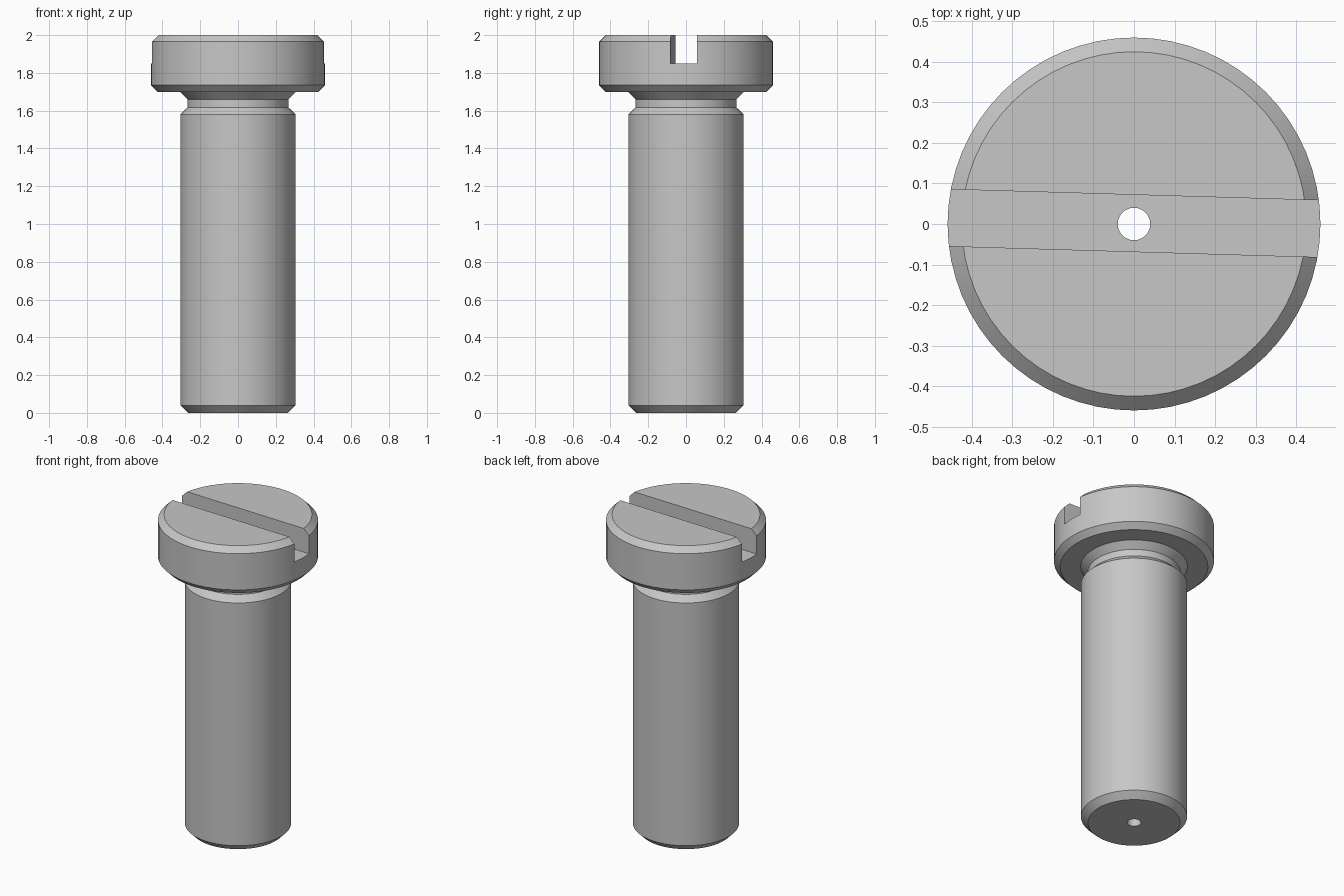
import bpy, bmesh, math
from mathutils import Matrix

cube = bpy.data.objects.get("Cube")
if cube:
    bpy.data.objects.remove(cube, do_unlink=True)

steel = bpy.data.materials.new("grey steel")
steel.use_nodes = True
GREY = (0.57, 0.57, 0.57, 1)
steel.diffuse_color = GREY
steel.node_tree.nodes["Principled BSDF"].inputs["Base Color"].default_value = GREY


def add_object(name, bm):
    bmesh.ops.recalc_face_normals(bm, faces=bm.faces)
    mesh = bpy.data.meshes.new(name)
    bm.to_mesh(mesh)
    bm.free()
    obj = bpy.data.objects.new(name, mesh)
    bpy.context.collection.objects.link(obj)
    mesh.materials.append(steel)
    return obj


def lathe(name, profile, steps=64):
    """Spin a closed (radius, height) outline around z."""
    bm = bmesh.new()
    verts = [bm.verts.new((r, 0, z)) for r, z in profile]
    edges = [bm.edges.new((a, b)) for a, b in zip(verts, verts[1:] + verts[:1])]
    bmesh.ops.spin(bm, geom=verts + edges, cent=(0, 0, 0), axis=(0, 0, 1),
                   angle=math.tau, steps=steps, use_duplicate=False)
    bmesh.ops.remove_doubles(bm, verts=bm.verts, dist=1e-4)
    return add_object(name, bm)


# Screw: chamfered shaft, undercut neck, chamfered head and a narrow bore
screw = lathe("slotted_screw", [
    (0.04, 0), (0.265, 0), (0.305, 0.04), (0.305, 1.58), (0.267, 1.617),
    (0.267, 1.66), (0.307, 1.70), (0.425, 1.70), (0.46, 1.735),
    (0.46, 1.965), (0.425, 2), (0.04, 2)])

# Slot cutter, turned slightly across the head
bm = bmesh.new()
bmesh.ops.create_cube(bm, size=1, matrix=(
    Matrix.Translation((0, 0.002, 2.0)) @ Matrix.Rotation(math.radians(-1.7), 4, "Z")
    @ Matrix.Diagonal((1.2, 0.14, 0.3, 1))))
cutter = add_object("slot_cutter", bm)
cutter.hide_render = True
cutter.hide_set(True)

cut = screw.modifiers.new("slot", "BOOLEAN")
cut.operation = "DIFFERENCE"
cut.solver = "EXACT"
cut.object = cutter

# Apply the cut, drop the cutter and shade the round surfaces smoothly
bpy.context.view_layer.objects.active = screw
screw.select_set(True)
bpy.ops.object.modifier_apply(modifier="slot")
bpy.data.objects.remove(cutter, do_unlink=True)
bpy.ops.object.shade_smooth_by_angle(angle=math.radians(30))
